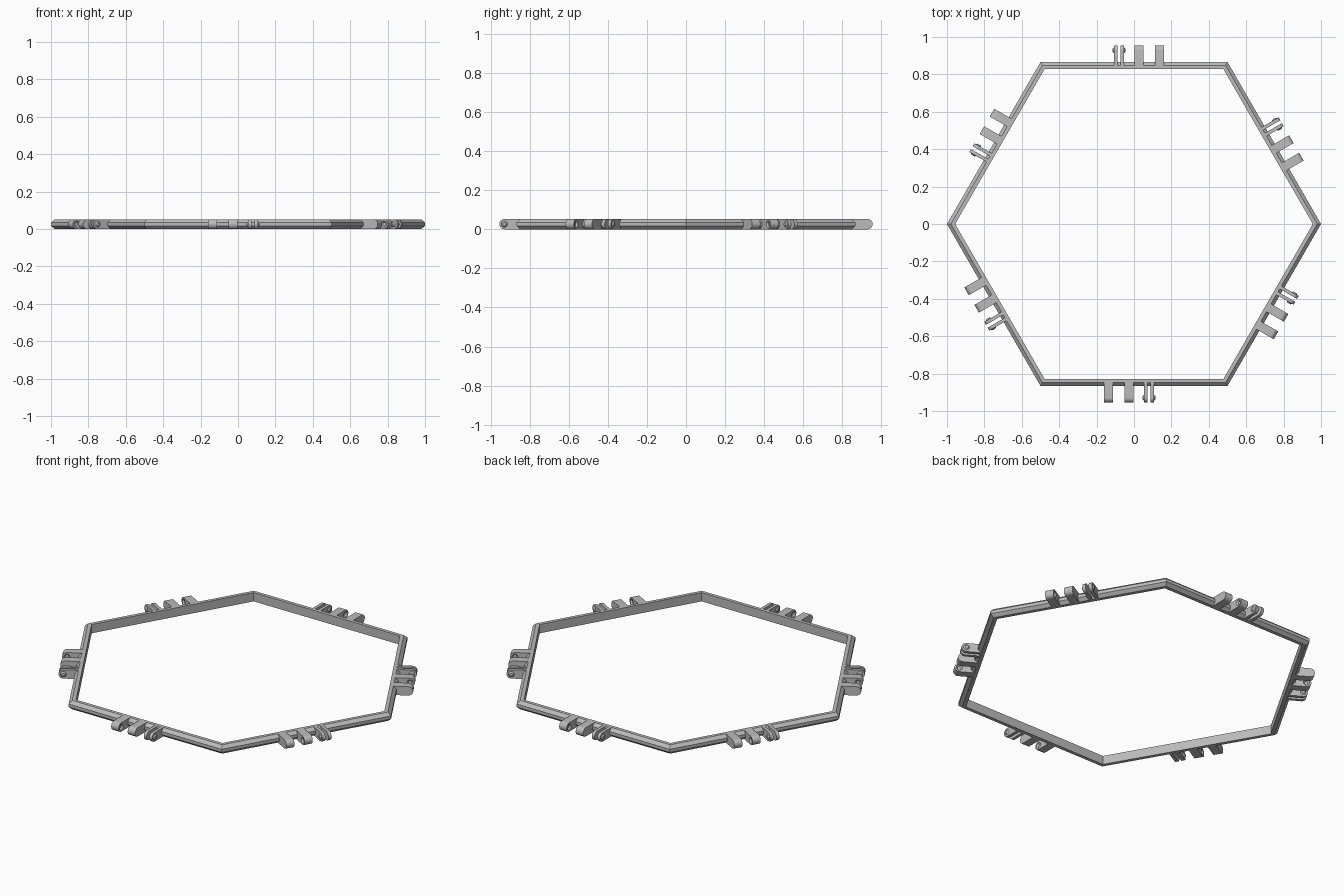
import bpy, bmesh, math
from mathutils import Matrix, Vector

cube = bpy.data.objects.get("Cube")
if cube:
    bpy.data.objects.remove(cube)

H = 0.052            # frame height
R = H / 2            # radius of the rounded hinge tips
PIN = 0.929          # hinge axis distance from the centre
ROOT = 0.848         # where hinge parts meet the frame

grey = bpy.data.materials.new("light grey plastic")
grey.use_nodes = True
grey.diffuse_color = (0.5, 0.5, 0.5, 1)
grey.node_tree.nodes["Principled BSDF"].inputs["Base Color"].default_value = (0.5, 0.5, 0.5, 1)


def add_object(name, bm):
    bmesh.ops.recalc_face_normals(bm, faces=bm.faces)
    mesh = bpy.data.meshes.new(name)
    bm.to_mesh(mesh)
    bm.free()
    mesh.materials.append(grey)
    ob = bpy.data.objects.new(name, mesh)
    bpy.context.collection.objects.link(ob)
    return ob


def tongue(bm, x0, x1):
    """Plate with a half-round tip, reaching out towards -y."""
    outline = [(-ROOT, 0)]
    for i in range(17):
        a = -math.pi / 2 - math.pi * i / 16
        outline.append((-PIN + R * math.cos(a), R + R * math.sin(a)))
    outline.append((-ROOT, H))
    face = bm.faces.new([bm.verts.new((x0, y, z)) for y, z in outline])
    out = bmesh.ops.extrude_face_region(bm, geom=[face])
    moved = [v for v in out["geom"] if isinstance(v, bmesh.types.BMVert)]
    bmesh.ops.translate(bm, verts=moved, vec=(x1 - x0, 0, 0))


def stud(bm, x, direction, r_base, r_tip, depth):
    """Tapered stud on the hinge axis; its base is slightly sunk."""
    turn = Matrix.Rotation(math.radians(90 * direction), 4, 'Y')
    place = Matrix.Translation(Vector((x + direction * (depth / 2 - 0.001), -PIN, R)))
    bmesh.ops.create_cone(bm, cap_ends=True, segments=20, radius1=r_base,
                          radius2=r_tip, depth=depth, matrix=place @ turn)


# Hexagonal frame: flat inner wall, two chamfers on the outer side
profile = [(0.828, 0), (ROOT, 0), (0.866, 0.017), (0.866, 0.035), (ROOT, H), (0.828, H)]
bm = bmesh.new()
rings = []
for k in range(6):
    a = math.radians(60 * k)
    rings.append([bm.verts.new((d / math.cos(math.pi / 6) * math.cos(a),
                                d / math.cos(math.pi / 6) * math.sin(a), z))
                  for d, z in profile])
for k in range(6):
    p, q = rings[k], rings[(k + 1) % 6]
    for i in range(len(profile)):
        j = (i + 1) % len(profile)
        bm.faces.new((p[i], q[i], q[j], p[j]))
add_object("hexagon_frame", bm)

# Two wide knuckles with dimples on the faces that look at each other
bm = bmesh.new()
tongue(bm, -0.16, -0.112)
tongue(bm, -0.052, -0.004)
knuckles = add_object("hinge_knuckles_1", bm)
bm = bmesh.new()
stud(bm, -0.112, -1, 0.018, 0.010, 0.010)
stud(bm, -0.052, 1, 0.018, 0.010, 0.010)
cutter = add_object("dimple_cutter", bm)
cutter.hide_render = True
cut = knuckles.modifiers.new("dimples", 'BOOLEAN')
cut.operation = 'DIFFERENCE'
cut.solver = 'EXACT'
cut.object = cutter
bpy.context.view_layer.update()
evaluated = knuckles.evaluated_get(bpy.context.evaluated_depsgraph_get())
knuckles_mesh = bpy.data.meshes.new_from_object(evaluated)
knuckles.modifiers.clear()
knuckles.data = knuckles_mesh
bpy.data.objects.remove(cutter)

# Pair of thin clip fins with studs on their outer faces
bm = bmesh.new()
tongue(bm, 0.053, 0.071)
tongue(bm, 0.089, 0.107)
stud(bm, 0.053, -1, 0.017, 0.009, 0.008)
stud(bm, 0.107, 1, 0.017, 0.009, 0.008)
clip = add_object("hinge_clip_1", bm)

# Smooth the rounded tips, keep the edges sharp
bpy.ops.object.select_all(action='DESELECT')
for ob in (knuckles, clip):
    ob.select_set(True)
    bpy.context.view_layer.objects.active = ob
bpy.ops.object.shade_smooth_by_angle(angle=math.radians(30))

# Repeat the hinge on all six sides
for k in range(1, 6):
    for ob in (knuckles, clip):
        copy = ob.copy()
        copy.name = ob.name[:-1] + str(k + 1)
        copy.rotation_euler.z = math.radians(60 * k)
        bpy.context.collection.objects.link(copy)
